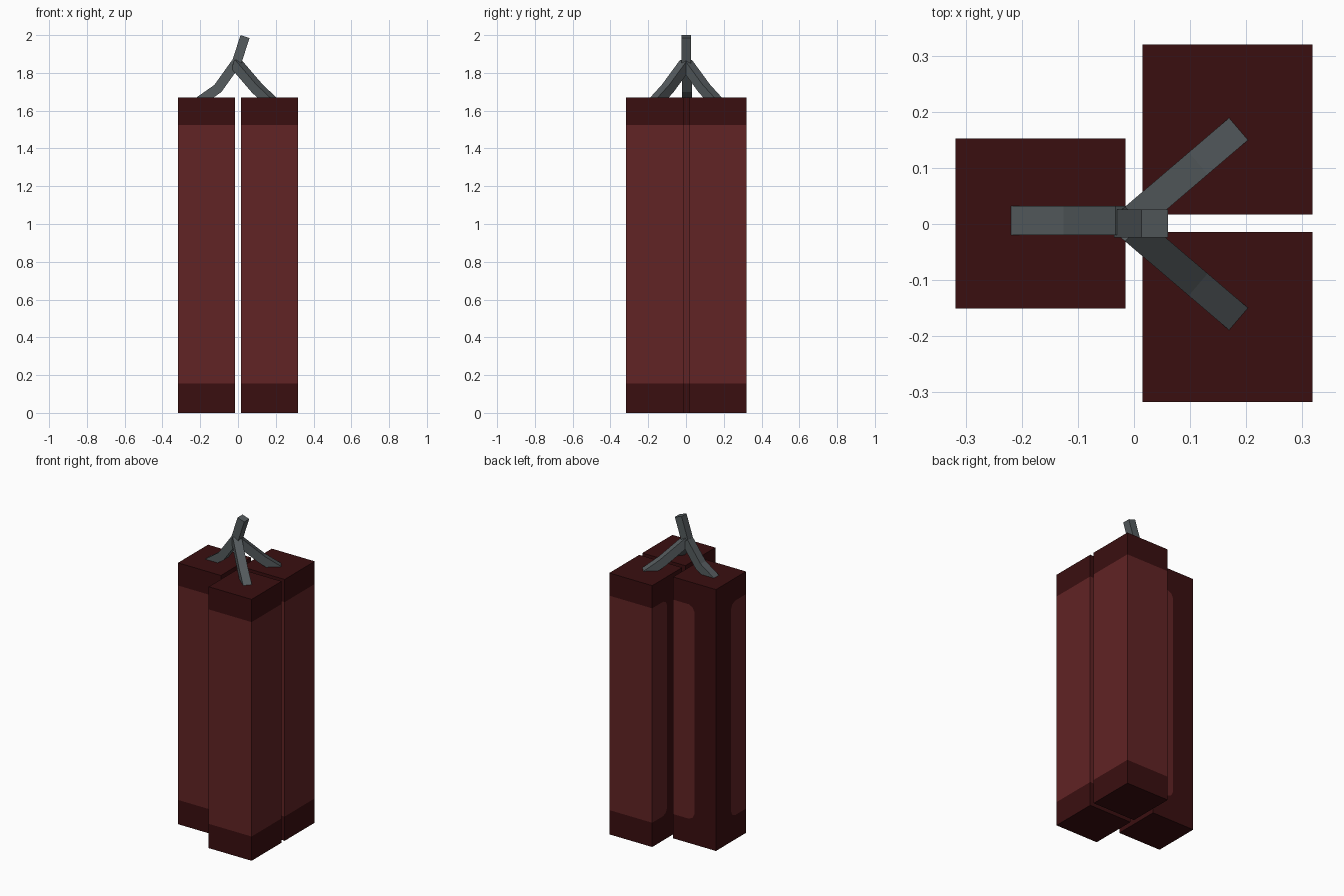
import bpy, bmesh, math
from mathutils import Vector

if "Cube" in bpy.data.objects:
    bpy.data.objects.remove(bpy.data.objects["Cube"])


def material(name, rgb):
    m = bpy.data.materials.new(name)
    m.diffuse_color = (*rgb, 1)
    m.use_nodes = True
    m.node_tree.nodes["Principled BSDF"].inputs["Base Color"].default_value = m.diffuse_color
    return m


RED = material("faded red", (0.120, 0.017, 0.018))
DARK = material("dark red", (0.042, 0.0045, 0.005))
GREY = material("fuse grey", (0.092, 0.107, 0.114))

H, TOP = 0.1515, 1.67            # half width and height of a stick
LOW, HIGH = 0.155, 1.525         # ends of the faded area
# rounded outline of the faded area: a*u + b*w > c
OUTLINE = [(1, 0, 0), (0, 1, 0), (2, 1, 0.04), (1, 2, 0.04)]


def add_object(name, bm, mats):
    bmesh.ops.recalc_face_normals(bm, faces=bm.faces[:])
    me = bpy.data.meshes.new(name)
    bm.to_mesh(me)
    bm.free()
    for m in mats:
        me.materials.append(m)
    ob = bpy.data.objects.new(name, me)
    bpy.context.collection.objects.link(ob)
    return ob


def stick(name, cx, cy, sx, sy):
    """Square stick whose corner towards (sx, sy) stays dark."""
    bm = bmesh.new()
    bmesh.ops.create_cube(bm, size=1)
    for v in bm.verts:
        v.co = (v.co.x * 2 * H, v.co.y * 2 * H, (v.co.z + 0.5) * TOP)
    # u = distance from the dark corner strip, w = distance from a band
    ends = [(HIGH, -1), (LOW, 1)]
    for a, b, c in OUTLINE:
        for z0, s in ends:
            if b == 0 and s == 1:
                continue
            no = Vector((-sx * a, -sy * a, s * b))
            # a*(-sx*x - sy*y + H) + b*s*(z - z0) = c
            d = c - a * H + b * s * z0
            bmesh.ops.bisect_plane(bm, geom=bm.verts[:] + bm.edges[:] + bm.faces[:],
                                   dist=1e-5, plane_co=no * (d / no.length_squared),
                                   plane_no=no)
    for f in bm.faces:
        p = f.calc_center_median()
        u = -sx * p.x - sy * p.y + H
        light = all(a * u + b * s * (p.z - z0) > c
                    for a, b, c in OUTLINE for z0, s in ends)
        f.material_index = 0 if light else 1
    ob = add_object(name, bm, [RED, DARK])
    ob.location = (cx, cy, 0)


def sweep(name, path, side, w=0.026):
    """Square rod along a bent path lying in one vertical plane."""
    pts, side = [Vector(p) for p in path], Vector(side)
    bm, rings = bmesh.new(), []
    for i, p in enumerate(pts):
        t0 = (p - pts[max(i - 1, 0)]).normalized()
        t1 = (pts[min(i + 1, len(pts) - 1)] - p).normalized()
        t = (t0 + t1).normalized()
        up = t.cross(side).normalized()
        k = w / max(t.dot(t1 if t1.length else t0), 0.5)
        rings.append([bm.verts.new(p + side * w * a + up * k * b)
                      for a, b in ((-1, -1), (1, -1), (1, 1), (-1, 1))])
    for r0, r1 in zip(rings, rings[1:]):
        for j in range(4):
            bm.faces.new((r0[j], r0[(j + 1) % 4], r1[(j + 1) % 4], r1[j]))
    bm.faces.new(rings[0])
    bm.faces.new(rings[-1])
    add_object(name, bm, [GREY])


# three sticks
stick("left_stick", -0.167, 0.001, -1, 1)
stick("back_stick", 0.1665, 0.1685, -1, -1)
stick("front_stick", 0.1665, -0.1655, -1, 1)

# fuse arms, each bent once and sunk slightly into its stick
for name, deg, r1, r2, y0 in (("left_fuse", 180, 0.095, 0.205, 0.006),
                              ("back_fuse", 40.5, 0.150, 0.258, 0),
                              ("front_fuse", -40.5, 0.150, 0.258, 0)):
    c, s = math.cos(math.radians(deg)), math.sin(math.radians(deg))
    sweep(name, [(-0.012 + r * c, y0 + r * s, z)
                 for r, z in ((0, 1.85), (r1, 1.717), (r2, 1.64))], (-s, c, 0))

# joined fuse tip
sweep("fuse_tip", [(-0.012, 0.001, 1.84), (0.037, 0.001, 1.992)], (0, 1, 0), 0.025)
